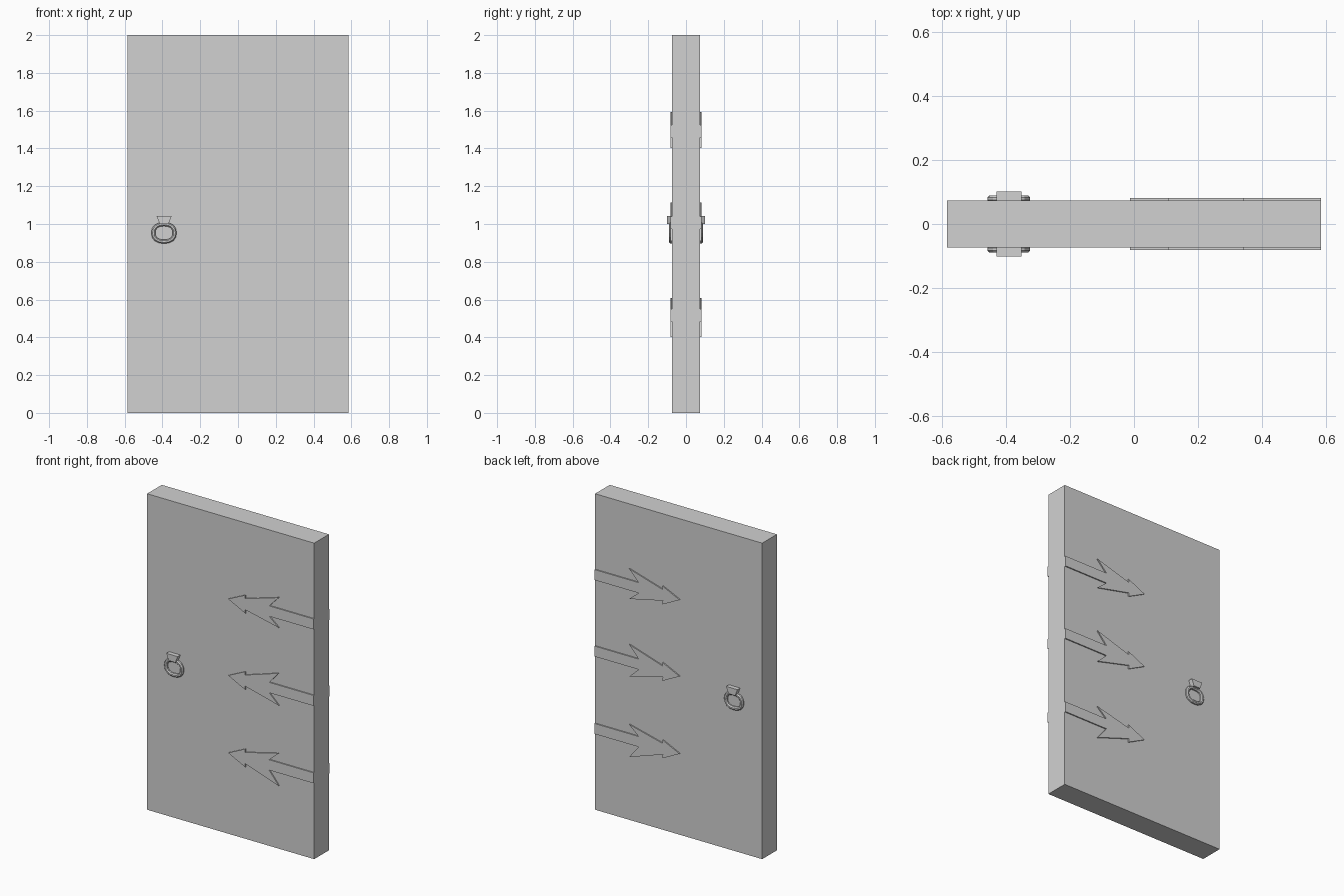
import bpy, bmesh, math

if "Cube" in bpy.data.objects:
    bpy.data.objects.remove(bpy.data.objects["Cube"], do_unlink=True)

grey = bpy.data.materials.new("light grey")
grey.use_nodes = True
grey.diffuse_color = (0.64, 0.64, 0.64, 1)
grey.node_tree.nodes["Principled BSDF"].inputs["Base Color"].default_value = grey.diffuse_color

HALF_W, HALF_D, HEIGHT = 0.585, 0.0735, 2.0


def finish(name, bm):
    bmesh.ops.recalc_face_normals(bm, faces=bm.faces)
    mesh = bpy.data.meshes.new(name)
    bm.to_mesh(mesh)
    bm.free()
    mesh.materials.append(grey)
    obj = bpy.data.objects.new(name, mesh)
    bpy.context.collection.objects.link(obj)
    return obj


def plate(name, outline, y0, y1):
    """Extrude an x-z outline from y0 to y1."""
    bm = bmesh.new()
    face = bm.faces.new([bm.verts.new((x, y0, z)) for x, z in outline])
    new = bmesh.ops.extrude_face_region(bm, geom=[face])["geom"]
    moved = [v for v in new if isinstance(v, bmesh.types.BMVert)]
    bmesh.ops.translate(bm, verts=moved, vec=(0, y1 - y0, 0))
    return finish(name, bm)


def ring(name, cx, y, cz, rx, rz, tube, segments=16, sides=8):
    """Squarish oval ring lying parallel to the door face."""
    bm = bmesh.new()
    loops = []
    for i in range(segments):
        a = math.tau * i / segments
        c, s = math.cos(a), math.sin(a)
        k = (abs(c) ** 2.5 + abs(s) ** 2.5) ** (-1 / 2.5)
        loop = []
        for j in range(sides):
            b = math.tau * (j + 0.5) / sides
            out = tube * math.cos(b)
            loop.append(bm.verts.new((cx + c * (rx * k + out), y + tube * math.sin(b),
                                      cz + s * (rz * k + out))))
        loops.append(loop)
    for i in range(segments):
        p, q = loops[i], loops[(i + 1) % segments]
        for j in range(sides):
            n = (j + 1) % sides
            bm.faces.new((p[j], p[n], q[n], q[j]))
    return finish(name, bm)


# Door slab
plate("door_slab", [(-HALF_W, 0), (HALF_W, 0), (HALF_W, HEIGHT), (-HALF_W, HEIGHT)],
      -HALF_D, HALF_D)

# Arrow-shaped strap hinges: height, upper barb, lower barb
hinges = {"upper": (1.49, 0.103, 0.088), "middle": (1.006, 0.108, 0.096),
          "lower": (0.516, 0.092, 0.115)}

for side, d in (("front", -1), ("back", 1)):
    for level, (z, up, down) in hinges.items():
        outline = [(-0.012, z)]
        outline += [(0.108, z - 0.06), (0.106, z - 0.036), (0.342, z - down),
                    (0.275, z - 0.033), (HALF_W, z - 0.033)]
        outline += [(HALF_W, z + 0.033), (0.275, z + 0.033), (0.342, z + up),
                    (0.106, z + 0.034), (0.108, z + 0.056)]
        plate(f"{level}_hinge_{side}", outline, d * (HALF_D - 0.01), d * 0.081)

    # Pull ring hanging from a tapered bracket
    plate(f"handle_bracket_{side}",
          [(-0.431, 1.042), (-0.352, 1.042), (-0.368, 1.0), (-0.415, 1.0)],
          d * (HALF_D - 0.01), d * 0.1016)
    ring(f"handle_ring_{side}", -0.392, d * 0.079, 0.953, 0.056, 0.046, 0.0115)
